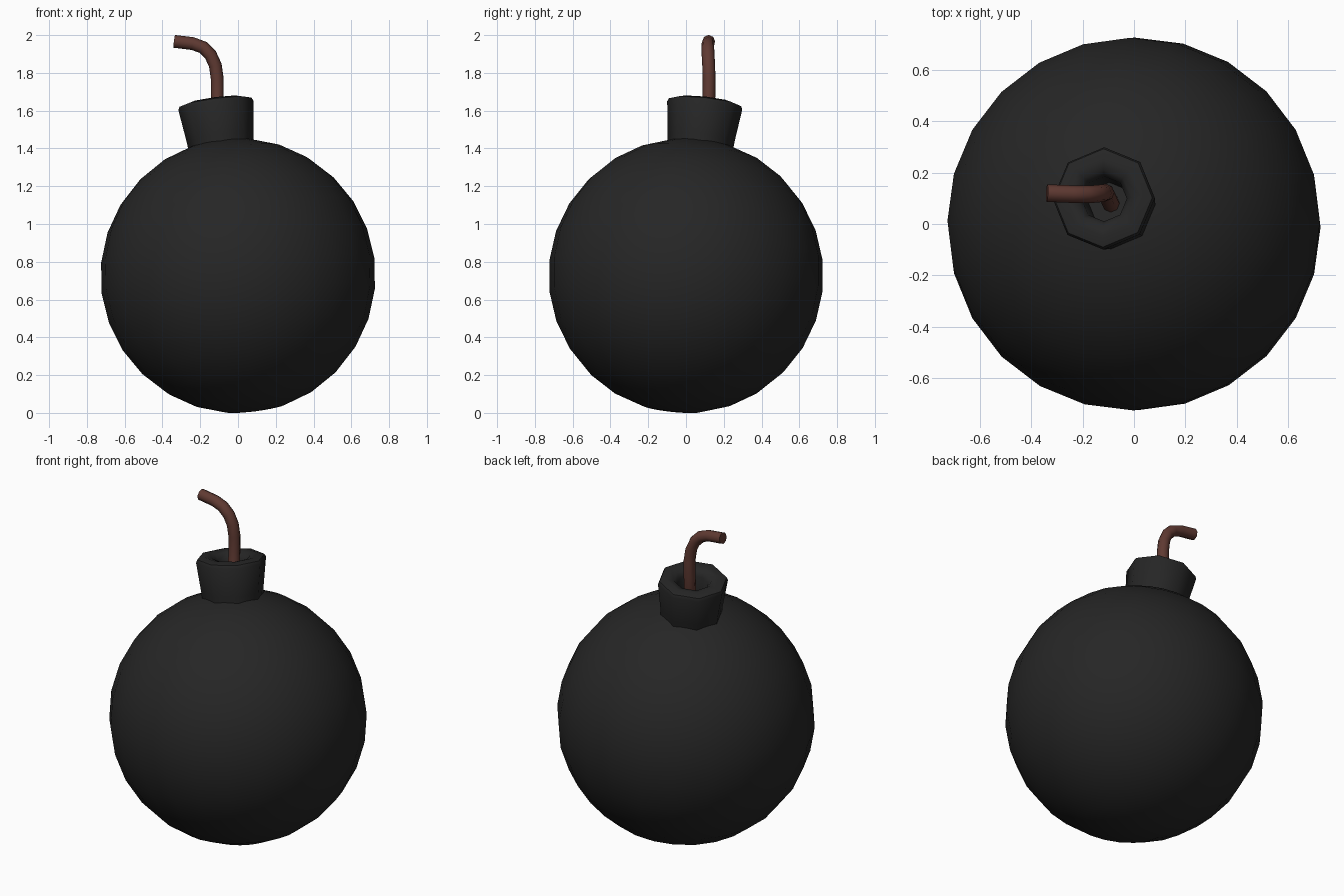
import bpy, math
from mathutils import Vector

if "Cube" in bpy.data.objects:
    bpy.data.objects.remove(bpy.data.objects["Cube"])

def material(name, rgb):
    m = bpy.data.materials.new(name)
    m.diffuse_color = (*rgb, 1)
    m.use_nodes = True
    m.node_tree.nodes["Principled BSDF"].inputs["Base Color"].default_value = m.diffuse_color
    return m

IRON = material("black_iron", (0.019, 0.019, 0.019))
CORD = material("brown_cord", (0.115, 0.042, 0.032))
R = 0.728
CENTRE = Vector((0, 0, 0.726))
TILT = Vector((0, 0, 1)).rotation_difference(Vector((-0.13, 0.11, 1)))

def lathe(name, profile, sides, mat):
    """Revolve (radius, height) points about the tilted axis; radius 0 closes to a pole."""
    verts, faces, rings = [], [], []
    for r, h in profile:
        n = 1 if r == 0 else sides
        rings.append([len(verts) + i % n for i in range(sides)])
        for i in range(n):
            a = 2 * math.pi * i / sides
            verts.append(CENTRE + TILT @ Vector((r * math.cos(a), r * math.sin(a), h)))
    for lo, hi in zip(rings, rings[1:]):
        for i in range(sides):
            j = (i + 1) % sides
            faces.append(list(dict.fromkeys((lo[i], lo[j], hi[j], hi[i]))))
    return finish(name, verts, faces, mat)

def finish(name, verts, faces, mat, angle=50):
    me = bpy.data.meshes.new(name)
    me.from_pydata(verts, [], faces)
    me.materials.append(mat)
    ob = bpy.data.objects.new(name, me)
    bpy.context.collection.objects.link(ob)
    bpy.ops.object.select_all(action='DESELECT')
    ob.select_set(True)
    bpy.context.view_layer.objects.active = ob
    bpy.ops.object.shade_smooth_by_angle(angle=math.radians(angle))
    return ob

# round body
N = 14
arc = [(0 if k in (0, N) else R * math.sin(math.pi * k / N),
        -R * math.cos(math.pi * k / N)) for k in range(N + 1)]
lathe("body", arc, 24, IRON)

# octagonal neck with a rounded rim and a hollow
lathe("neck", [(0.172, 0.66), (0.178, 0.74), (0.2, 0.915), (0.192, 0.932), (0.15, 0.943),
               (0.11, 0.932), (0.088, 0.90), (0.08, 0.76), (0, 0.76)], 8, IRON)

# bent fuse: a tube swept along a path
path = [Vector(p) for p in ((-0.085, 0.07, 1.44), (-0.1, 0.1, 1.55), (-0.11, 0.122, 1.68),
        (-0.11, 0.122, 1.77), (-0.12, 0.12, 1.84), (-0.145, 0.117, 1.895),
        (-0.185, 0.115, 1.935), (-0.24, 0.116, 1.955), (-0.338, 0.12, 1.967))]
S, FR = 8, 0.034
verts, faces = [], []
for k, p in enumerate(path):
    t = (path[min(k + 1, len(path) - 1)] - path[max(k - 1, 0)]).normalized()
    u = Vector((0, 1, 0))
    u = (u - t * u.dot(t)).normalized()
    v = t.cross(u)
    for i in range(S):
        a = 2 * math.pi * i / S
        verts.append(p + FR * (u * math.cos(a) + v * math.sin(a)))
for k in range(len(path) - 1):
    for i in range(S):
        j = (i + 1) % S
        faces.append((k * S + i, k * S + j, (k + 1) * S + j, (k + 1) * S + i))
faces += [tuple(reversed(range(S))), tuple(range(len(verts) - S, len(verts)))]
finish("fuse", verts, faces, CORD)
